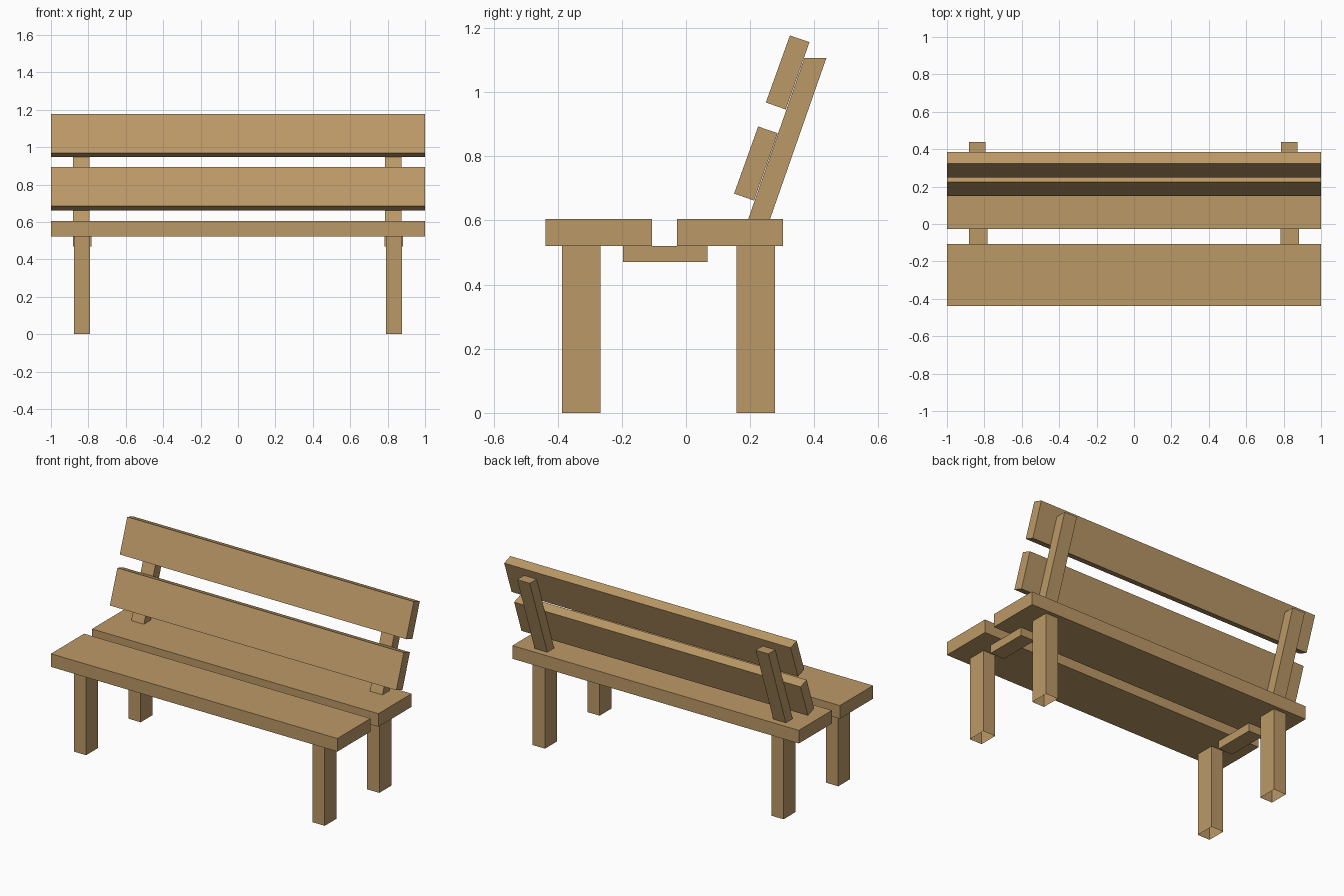
import bpy, bmesh

if "Cube" in bpy.data.objects:
    bpy.data.objects.remove(bpy.data.objects["Cube"])

wood = bpy.data.materials.new("tan wood")
wood.diffuse_color = (0.50, 0.32, 0.135, 1)
wood.use_nodes = True
wood.node_tree.nodes["Principled BSDF"].inputs["Base Color"].default_value = wood.diffuse_color


def prism(name, profile, x0, x1, open_bottom=False):
    """Extrude a side (y, z) outline along x."""
    bm = bmesh.new()
    a = [bm.verts.new((x0, y, z)) for y, z in profile]
    b = [bm.verts.new((x1, y, z)) for y, z in profile]
    bm.faces.new(a)
    bm.faces.new(b[::-1])
    n = len(profile)
    for i in range(n):
        j = (i + 1) % n
        bm.faces.new((a[j], a[i], b[i], b[j]))
    bmesh.ops.recalc_face_normals(bm, faces=bm.faces)
    if open_bottom:
        low = [f for f in bm.faces if all(abs(v.co.z) < 1e-5 for v in f.verts)]
        bmesh.ops.delete(bm, geom=low, context='FACES_ONLY')
    me = bpy.data.meshes.new(name)
    bm.to_mesh(me)
    bm.free()
    me.materials.append(wood)
    ob = bpy.data.objects.new(name, me)
    bpy.context.collection.objects.link(ob)
    return ob


def rect(y0, y1, z0, z1):
    return [(y0, z0), (y1, z0), (y1, z1), (y0, z1)]


# Seat planks
prism("front_seat_plank", rect(-0.4375, -0.106, 0.521, 0.604), -1, 1)
prism("rear_seat_plank", rect(-0.028, 0.303, 0.521, 0.604), -1, 1)

# Tilted backrest slats
prism("lower_back_slat", [(0.225, 0.893), (0.286, 0.872), (0.212, 0.662), (0.150, 0.684)], -1, 1)
prism("upper_back_slat", [(0.324, 1.177), (0.385, 1.156), (0.311, 0.946), (0.249, 0.968)], -1, 1)

for side, s in (("left", -1), ("right", 1)):
    # Legs, hollow underneath
    c = s * 0.833
    prism(side + "_front_leg", rect(-0.386, -0.267, 0, 0.521), c - 0.043, c + 0.043, True)
    prism(side + "_rear_leg", rect(0.158, 0.278, 0, 0.521), c - 0.043, c + 0.043, True)
    # Brace joining the seat planks
    prism(side + "_seat_brace", rect(-0.197, 0.067, 0.470, 0.521), c - 0.049, c + 0.049)
    # Slanted backrest post with level ends
    p = c - 0.004
    prism(side + "_back_post", [(0.194, 0.604), (0.262, 0.604), (0.4375, 1.106), (0.369, 1.106)],
          p - 0.044, p + 0.044)
